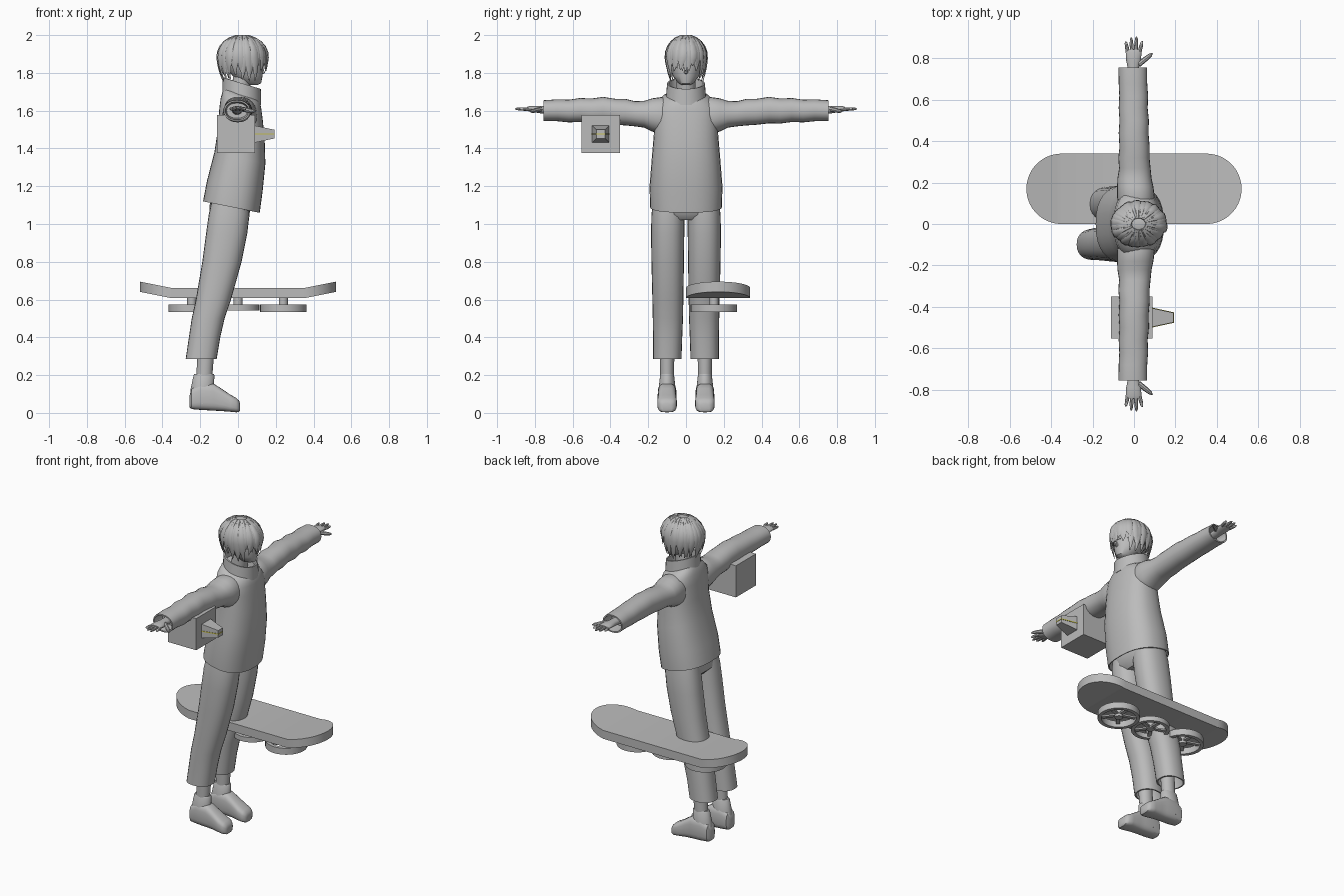
import bpy, bmesh, math, random
from mathutils import Vector as V

if "Cube" in bpy.data.objects:
    bpy.data.objects.remove(bpy.data.objects["Cube"])

random.seed(4)


def material(name, rgb):
    m = bpy.data.materials.new(name)
    m.diffuse_color = (*rgb, 1)
    m.use_nodes = True
    m.node_tree.nodes["Principled BSDF"].inputs["Base Color"].default_value = m.diffuse_color
    return m


GREY = material("matte grey", (0.5, 0.5, 0.5))
YELLOW = material("yellow", (0.6, 0.55, 0.08))


def loft(name, rings, n=24, power=2.0, phase=0.0, loop=False, mat=GREY, angle=40):
    """Skin rings given as (centre, half axis u, half axis v); power > 2 squares them off."""
    bm = bmesh.new()
    rows = []
    for c, u, v in rings:
        row = []
        for i in range(n):
            a = 2 * math.pi * i / n + phase
            cu, cv = math.cos(a), math.sin(a)
            cu = math.copysign(abs(cu) ** (2 / power), cu)
            cv = math.copysign(abs(cv) ** (2 / power), cv)
            row.append(bm.verts.new(V(c) + V(u) * cu + V(v) * cv))
        rows.append(row)
    pairs = list(zip(rows, rows[1:])) + ([(rows[-1], rows[0])] if loop else [])
    for a, b in pairs:
        for i in range(n):
            j = (i + 1) % n
            bm.faces.new((a[i], a[j], b[j], b[i]))
    if not loop:
        bm.faces.new(rows[0])
        bm.faces.new(rows[-1])
    bmesh.ops.recalc_face_normals(bm, faces=bm.faces)
    mesh = bpy.data.meshes.new(name)
    bm.to_mesh(mesh)
    bm.free()
    ob = bpy.data.objects.new(name, mesh)
    bpy.context.collection.objects.link(ob)
    mesh.materials.append(mat)
    bpy.ops.object.select_all(action='DESELECT')
    ob.select_set(True)
    bpy.context.view_layer.objects.active = ob
    bpy.ops.object.shade_smooth_by_angle(angle=math.radians(angle))
    return ob


def upright(name, rows, tilt=0.0, **kw):
    """Vertical loft from rows of (z, x centre, y centre, x half, y half)."""
    return loft(name, [((x, y, z), (rx, 0, tilt), (0, ry, 0)) for z, x, y, rx, ry in rows], **kw)


def box(name, lo, hi, mat=GREY):
    lo, hi = V(lo), V(hi)
    c, h = (lo + hi) / 2, (hi - lo) / 2
    k = math.sqrt(2)
    return loft(name, [((c.x, c.y, z), (h.x * k, 0, 0), (0, h.y * k, 0)) for z in (lo.z, hi.z)],
                n=4, phase=math.pi / 4, mat=mat, angle=20)


# Jacket with a slanted open hem
jacket = [(1.16, -0.03, 0, 0.13, 0.175), (1.09, -0.035, 0, 0.145, 0.182), (1.09, -0.035, 0, 0.15, 0.19),
          (1.2, -0.017, 0, 0.147, 0.193), (1.35, 0.01, 0, 0.135, 0.181), (1.48, 0.018, 0, 0.123, 0.17),
          (1.58, 0.016, 0, 0.115, 0.168), (1.635, 0.016, 0, 0.108, 0.16), (1.67, 0.018, 0, 0.1, 0.125),
          (1.69, 0.018, 0, 0.09, 0.09)]
upright("jacket", jacket, tilt=-0.03, n=32, power=2.4)

# Standing collar, hollow inside
upright("collar", [(1.66, 0.02, 0, 0.103, 0.107), (1.745, 0.02, 0, 0.101, 0.1),
                   (1.745, 0.02, 0, 0.092, 0.091), (1.66, 0.02, 0, 0.09, 0.09)], tilt=-0.03, n=32, loop=True)
upright("neck", [(1.64, 0.0, 0, 0.05, 0.05), (1.78, 0.025, 0, 0.05, 0.05)])

# Hips joining the trouser legs
upright("hips", [(1.02, -0.045, 0, 0.075, 0.1), (1.05, -0.045, 0, 0.105, 0.17),
                 (1.1, -0.04, 0, 0.11, 0.18), (1.2, -0.025, 0, 0.11, 0.175)], power=2.4)

for side, s in (("right", -1), ("left", 1)):
    # Trouser leg with open hem, leaning forward
    leg = [(0.36, -0.18, .098, .07, .065), (.285, -.195, .099, .074, .067), (.285, -.195, .099, .082, .075),
           (.4, -.177, .097, .083, .077), (.5, -.158, .096, .087, .08), (.6, -.13, .096, .093, .082),
           (.8, -.085, .097, .104, .086), (.95, -.06, .097, .109, .088), (1.05, -.047, .095, .108, .088),
           (1.12, -.04, .09, .1, .085)]
    upright(f"{side}_trouser_leg", [(z, x, s * y, rx, ry) for z, x, y, rx, ry in leg], power=2.3)

    # Ankle and boot
    upright(f"{side}_ankle", [(.17, -.18, s * .1, .042, .036), (.4, -.165, s * .1, .045, .04)])
    upright(f"{side}_boot_shaft", [(.05, -.19, s * .1, .062, .048), (.12, -.19, s * .1, .062, .046),
                                   (.2, -.18, s * .1, .055, .037), (.207, -.18, s * .1, .05, .033)])
    foot = [(-.257, .03, .09, .025), (-.245, .02, .13, .042), (-.2, .016, .16, .05), (-.13, .012, .155, .048),
            (-.09, .01, .13, .047), (-.04, .006, .096, .052), (-.01, .003, .08, .05), (.005, .004, .066, .04),
            (.011, .012, .05, .025)]
    loft(f"{side}_boot_foot", [((x, s * .1, (a + b) / 2), (0, w, 0), (0, 0, (b - a) / 2))
                               for x, a, b, w in foot], power=3.2)

    # Sleeve with soft folds and open cuff: y, z low, z high, x low, x high
    sleeve = [(.06, 1.47, 1.655, -.07, .09), (.13, 1.475, 1.672, -.082, .1), (.18, 1.49, 1.665, -.082, .094),
              (.22, 1.51, 1.652, -.08, .085), (.27, 1.517, 1.65, -.072, .08), (.32, 1.522, 1.662, -.076, .075),
              (.37, 1.525, 1.662, -.07, .076), (.44, 1.533, 1.673, -.074, .07), (.5, 1.532, 1.664, -.07, .072),
              (.56, 1.54, 1.667, -.074, .066), (.62, 1.538, 1.658, -.071, .068), (.68, 1.544, 1.66, -.074, .064),
              (.755, 1.544, 1.655, -.075, .064), (.755, 1.552, 1.647, -.067, .056), (.68, 1.56, 1.64, -.06, .05)]
    loft(f"{side}_sleeve", [(((c + d) / 2, s * y, (a + b) / 2), ((d - c) / 2, 0, 0), (0, 0, (b - a) / 2))
                            for y, a, b, c, d in sleeve], power=2.2, angle=60)

    # Hand: palm, four fingers, thumb
    loft(f"{side}_palm", [((x, s * y, z), (rx, 0, 0), (0, 0, rz)) for y, x, z, rx, rz in
                          [(.66, -.005, 1.6, .027, .022), (.76, -.003, 1.604, .028, .02),
                           (.79, -.002, 1.607, .036, .018), (.83, -.002, 1.61, .038, .014),
                           (.842, -.002, 1.61, .034, .01)]], n=16)
    digits = [((.027, .83), (.04, .885)), ((.009, .835), (.012, .906)),
              ((-.01, .835), (-.014, .902)), ((-.03, .83), (-.04, .882)), ((.022, .77), (.09, .825))]
    for i, (a, b) in enumerate(digits):
        pa, pb = V((a[0], s * a[1], 1.608)), V((b[0], s * b[1], 1.61 if i < 4 else 1.595))
        d = (pb - pa).normalized()
        side_axis = V((d.y, -d.x, 0)).normalized()
        up = d.cross(side_axis)
        r = .0095 if i < 4 else .013
        loft(f"{side}_thumb" if i == 4 else f"{side}_finger_{i + 1}",
             [(pa.lerp(pb, t), side_axis * r * k, up * r * k)
              for t, k in ((0, 1), (.5, .95), (.85, .7), (1, .2))], n=8)

# Head and nose
upright("head", [(1.735, .078, 0, .025, .02), (1.745, .07, 0, .052, .04), (1.785, .05, 0, .08, .07),
                 (1.84, .032, 0, .1, .084), (1.9, .025, 0, .102, .088), (1.96, .02, 0, .07, .07)])
loft("nose", [((.12, 0, 1.835), (.008, 0, 0), (0, .006, 0)), ((.132, 0, 1.8), (.012, 0, 0), (0, .01, 0)),
              ((.122, 0, 1.793), (.008, 0, 0), (0, .006, 0))], n=8)

# Hair cap
C, R = V((.022, 0, 1.885)), V((.126, .102, .111))
upright("hair_cap", [(C.z + R.z * math.cos(p), C.x, 0, R.x * math.sin(p), R.y * math.sin(p))
                     for p in [math.radians(6 + 10 * i) for i in range(12)]], angle=60)

# Hair locks flowing from the crown to pointed tips
COUNT = 38
for i in range(COUNT):
    a = 2 * math.pi * (i + random.uniform(-.3, .3)) / COUNT
    out, tan = V((math.cos(a), math.sin(a), 0)), V((-math.sin(a), math.cos(a), 0))
    front = math.cos(a) > .55
    tip = (1.825 if front else 1.77) + random.uniform(-.02, .02)
    puff = random.uniform(1.0, 1.07)
    rings = []
    for k in range(9):
        t = k / 8
        p = math.radians(15 + 75 * min(t / .6, 1))
        low = max(0, (t - .6) / .4)
        flat = math.sin(p) * (puff - (.02 if front else .2) * low ** 2)
        z = C.z + R.z * math.cos(p) * 1.01
        z += (tip - z) * low
        pos = V((C.x + R.x * out.x * flat, R.y * out.y * flat, z))
        w = .022 * math.sin(p) * (1 - low) ** .7 + .001
        normal = (out * math.sin(p) + V((0, 0, math.cos(p)))).normalized()
        rings.append((pos + tan * .015 * low * math.sin(3 * i), tan * w, normal * (.001 + .007 * (1 - low))))
    loft(f"hair_lock_{i + 1}", rings, n=6)

# Hoverboard deck with rounded, raised ends
k2 = math.sqrt(2)
xs = [-.35 - .17 * math.sin(math.radians(d)) for d in range(88, -1, -8)]
xs = xs + [-x for x in reversed(xs)]
deck = []
for x in xs:
    over = max(0, abs(x) - .35)
    w = math.sqrt(max(.17 ** 2 - over ** 2, 1e-5))
    deck.append(((x, .17, .634 + .2 * over), (0, w * k2, 0), (0, 0, .027 * k2)))
loft("board_deck", deck, n=4, phase=math.pi / 4)

# Three ducted fans under the deck
for i, (x, r, lo) in enumerate(((-.245, .123, .533), (0, .113, .543), (.24, .123, .533))):
    y, hi = .148, .574
    upright(f"fan_ring_{i + 1}", [(lo, x, y, r, r), (hi, x, y, r, r), (hi, x, y, r - .022, r - .022),
                                  (lo, x, y, r - .022, r - .022)], n=32, loop=True)
    upright(f"fan_post_{i + 1}", [(lo + .005, x, y, .024, .024), (.62, x, y, .024, .024)], n=16)
    for b in range(5):
        a = 2 * math.pi * b / 5 + .3
        d, t = V((math.cos(a), math.sin(a), 0)), V((-math.sin(a), math.cos(a), 0))
        c = V((x, y, .558))
        loft(f"fan_{i + 1}_blade_{b + 1}", [(c + d * q, t * .016, V((0, 0, .007))) for q in (.01, r - .015)],
             n=4, phase=math.pi / 4)

# Floating camera: cube body, tapered lens, yellow guide strip
box("camera_body", (-.11, -.553, 1.375), (.09, -.35, 1.578))
cy, cz = -.452, 1.476
loft("camera_lens", [((x, cy, cz), (0, h * k2, 0), (0, 0, h * k2)) for x, h in ((.085, .046), (.192, .023))],
     n=4, phase=math.pi / 4, angle=20)
loft("lens_strip", [((x, cy, cz), (0, (h + .002) * k2, 0), (0, 0, .003 * k2))
                    for x, h in ((.088, .046), (.194, .023))], n=4, phase=math.pi / 4, mat=YELLOW, angle=20)
